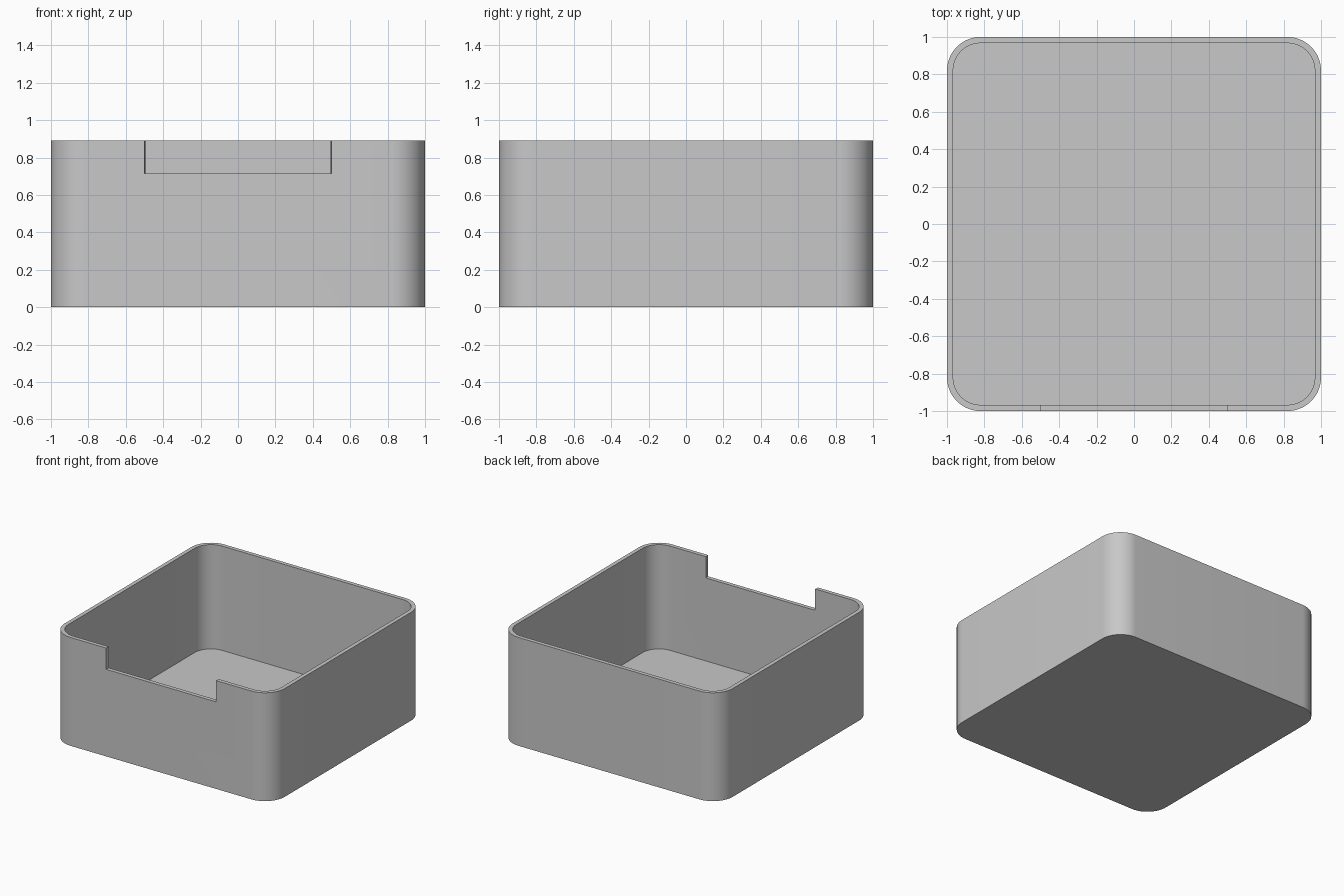
import bpy
import bmesh
from math import cos, sin, pi, radians

cube = bpy.data.objects.get("Cube")
if cube:
    bpy.data.objects.remove(cube, do_unlink=True)

HEIGHT = 0.89
WALL = 0.033
RADIUS = 0.18

grey = bpy.data.materials.new("plain grey")
grey.use_nodes = True
colour = (0.58, 0.58, 0.58, 1)
grey.diffuse_color = colour
grey.node_tree.nodes["Principled BSDF"].inputs["Base Color"].default_value = colour


def rounded_block(name, half_x, y0, y1, z0, z1, radius, steps=16):
    """Upright block with rounded vertical corners."""
    bm = bmesh.new()
    mid_y, half_y = (y0 + y1) / 2, (y1 - y0) / 2
    ring = []
    for corner, (sx, sy) in enumerate([(1, 1), (-1, 1), (-1, -1), (1, -1)]):
        for i in range(steps + 1):
            a = (corner + i / steps) * pi / 2
            x = sx * (half_x - radius) + radius * cos(a)
            y = mid_y + sy * (half_y - radius) + radius * sin(a)
            ring.append(bm.verts.new((x, y, z0)))
    base = bm.faces.new(ring)
    top = bmesh.ops.extrude_face_region(bm, geom=[base])["geom"]
    moved = [v for v in top if isinstance(v, bmesh.types.BMVert)]
    bmesh.ops.translate(bm, verts=moved, vec=(0, 0, z1 - z0))
    bmesh.ops.recalc_face_normals(bm, faces=bm.faces)
    mesh = bpy.data.meshes.new(name)
    bm.to_mesh(mesh)
    bm.free()
    mesh.materials.append(grey)
    obj = bpy.data.objects.new(name, mesh)
    bpy.context.collection.objects.link(obj)
    return obj


def cut(target, cutter):
    mod = target.modifiers.new("cut", "BOOLEAN")
    mod.operation = "DIFFERENCE"
    mod.solver = "EXACT"
    mod.object = cutter
    bpy.context.view_layer.objects.active = target
    bpy.ops.object.modifier_apply(modifier=mod.name)
    bpy.data.objects.remove(cutter, do_unlink=True)


# Open tray with rounded corners
tray = rounded_block("open_tray", 1, -1, 1, 0, HEIGHT, RADIUS)
inner = 1 - WALL
cut(tray, rounded_block("cavity", inner, -inner, inner, WALL, HEIGHT + 0.2, RADIUS - WALL))

# Notch in the front rim, its sides curving in slightly at the inner wall
cut(tray, rounded_block("notch", 0.5, -1.1, -0.955, 0.715, HEIGHT + 0.2, 0.03, 8))

# Smooth corners, crisp edges
bpy.ops.object.select_all(action="DESELECT")
tray.select_set(True)
bpy.context.view_layer.objects.active = tray
bpy.ops.object.shade_smooth_by_angle(angle=radians(30))
